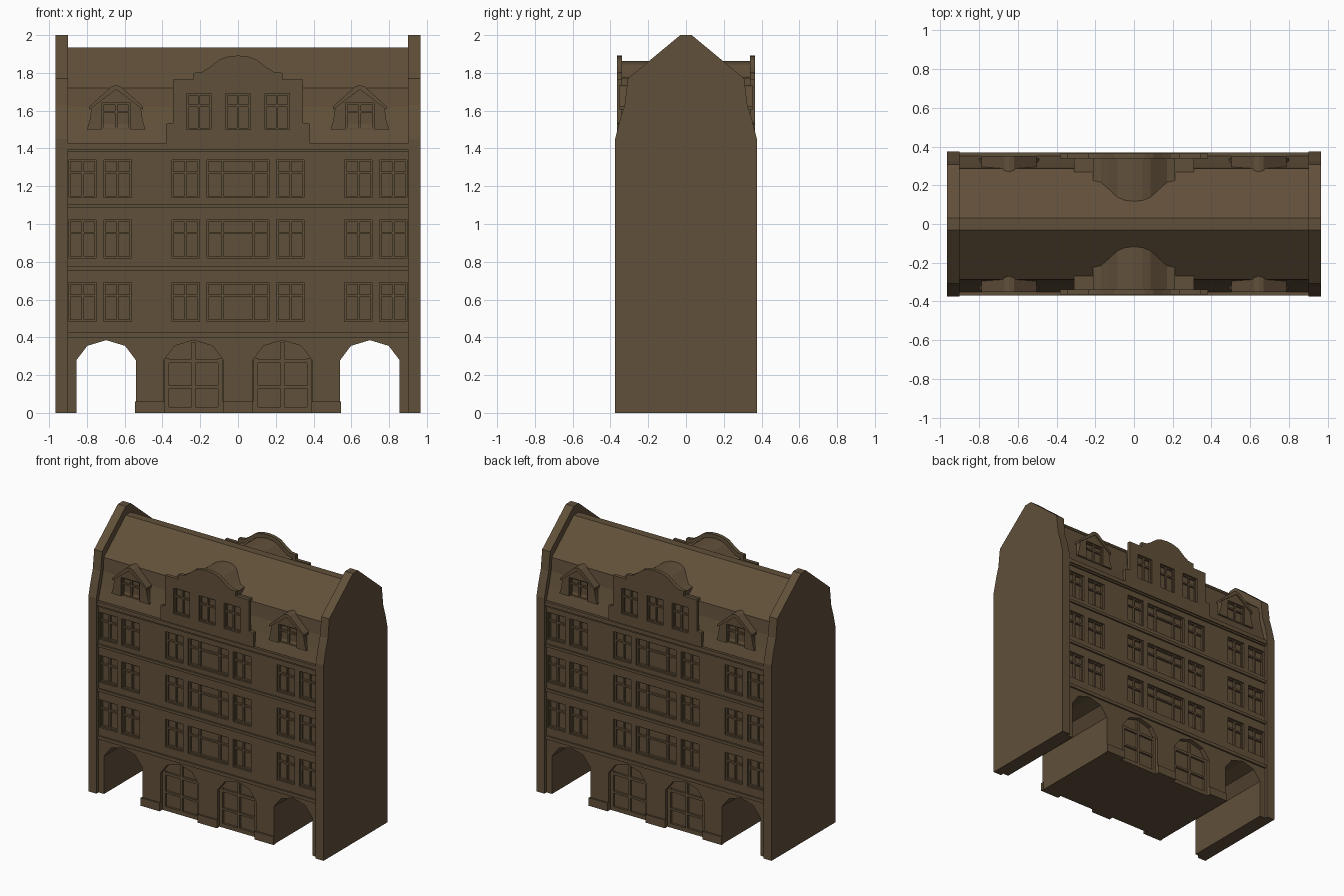
import bpy, bmesh

if "Cube" in bpy.data.objects:
    bpy.data.objects.remove(bpy.data.objects["Cube"])

mat = bpy.data.materials.new("brown_stone")
mat.diffuse_color = (0.12, 0.08, 0.042, 1)
mat.use_nodes = True
mat.node_tree.nodes["Principled BSDF"].inputs["Base Color"].default_value = mat.diffuse_color


def build(name, solids):
    """One object from prisms: (axis, outline, start, end)."""
    bm = bmesh.new()
    for axis, pts, a, b in solids:
        rings = []
        for t in (a, b):
            rings.append([bm.verts.new((t, u, v) if axis == 'x' else (u, t, v)) for u, v in pts])
        bm.faces.new(rings[0])
        bm.faces.new(rings[1][::-1])
        n = len(pts)
        for i in range(n):
            j = (i + 1) % n
            bm.faces.new((rings[0][j], rings[0][i], rings[1][i], rings[1][j]))
    bmesh.ops.recalc_face_normals(bm, faces=bm.faces[:])
    me = bpy.data.meshes.new(name)
    bm.to_mesh(me)
    bm.free()
    ob = bpy.data.objects.new(name, me)
    bpy.context.collection.objects.link(ob)
    me.materials.append(mat)
    return ob


def cut(ob, solids):
    tool = build("cutter", solids)
    tool.hide_render = True
    mod = ob.modifiers.new("cut", 'BOOLEAN')
    mod.operation, mod.object, mod.solver = 'DIFFERENCE', tool, 'EXACT'
    bpy.context.view_layer.objects.active = ob
    bpy.ops.object.modifier_apply(modifier=mod.name)
    bpy.data.objects.remove(tool)


def rect(x0, x1, z0, z1):
    return [(x0, z0), (x1, z0), (x1, z1), (x0, z1)]


def both(pts):
    """Mirror a right-hand outline (bottom to top) to a closed one."""
    return pts + [(-u, v) for u, v in reversed(pts) if u > 1e-6]


def shift(pts, dx):
    return [(u + dx, v) for u, v in pts]


def front_back(outlines, near, far):
    """Same prisms on the front and the back facade."""
    return [('y', p, s * near, s * far) for s in (-1, 1) for p in outlines]


def bars(x0, x1, z0, z1, verticals, transoms=(0.66,), f=0.009):
    """Window frame with glazing bars."""
    out = [rect(x0, x0 + f, z0, z1), rect(x1 - f, x1, z0, z1),
           rect(x0, x1, z0, z0 + f), rect(x0, x1, z1 - f, z1)]
    for t in verticals:
        c = x0 + (x1 - x0) * t
        out.append(rect(c - 0.006, c + 0.006, z0, z1))
    for t in transoms:
        c = z0 + (z1 - z0) * t
        out.append(rect(x0, x1, c - 0.006, c + 0.006))
    return out


# Storeys, window columns and arches
floors = [(0.485, 0.69), (0.82, 1.02), (1.14, 1.34)]
cols = [(-0.895, -0.75), (-0.71, -0.565), (-0.35, -0.205), (-0.165, 0.165),
        (0.205, 0.35), (0.565, 0.71), (0.75, 0.895)]
arch = both([(0.157, -0.1), (0.157, 0.28), (0.1, 0.355), (0, 0.385)])

# Main block with passages, doorways and window recesses
body = build("main_block", [('x', both([(0.35, 0), (0.35, 1.42)]), -0.92, 0.92)])
windows = [rect(a, b, c, d) for a, b in cols for c, d in floors]
doors = [shift(arch, x) for x in (-0.235, 0.235)]
cut(body, [('y', shift(arch, x), -0.5, 0.5) for x in (-0.698, 0.698)]
    + front_back(windows, 0.32, 0.4) + front_back(doors, 0.315, 0.4))

# Window bars
outl = []
for a, b in cols:
    for c, d in floors:
        outl += bars(a, b, c, d, (0.25, 0.75) if b - a > 0.2 else (0.5,))
build("window_bars", front_back(outl, 0.318, 0.336))

# Doors: rim, middle post and rails
outl = []
for x in (-0.235, 0.235):
    outl += [rect(x - 0.01, x + 0.01, 0, 0.375), rect(x - 0.15, x + 0.15, 0.265, 0.285),
             rect(x - 0.15, x + 0.15, 0.13, 0.145), rect(x - 0.15, x + 0.15, 0, 0.03),
             rect(x - 0.155, x - 0.13, 0, 0.29), rect(x + 0.13, x + 0.155, 0, 0.29)]
build("door_panels", front_back(outl, 0.313, 0.33))

# String courses, cornice and pier plinths
courses = [rect(-0.9, 0.9, a, b) for a, b in ((0.4, 0.425), (0.755, 0.775), (1.085, 1.105), (1.383, 1.395))]
build("string_courses", front_back(courses, 0.34, 0.362))
build("cornice", front_back([rect(-0.9, 0.9, 1.395, 1.425)], 0.33, 0.37))
piers = [(-0.545, -0.39), (-0.08, 0.08), (0.39, 0.545)]
build("pier_plinths", front_back([rect(a, b, 0, 0.06) for a, b in piers], 0.34, 0.362))

# Gable end walls
wall = both([(0.375, 0), (0.375, 1.45), (0.35, 1.55), (0.325, 1.63), (0.308, 1.77), (0.03, 2.0)])
build("end_walls", [('x', wall, s * 0.9, s * 0.965) for s in (-1, 1)])

# Mansard roof
roof = both([(0.352, 1.4), (0.35, 1.43), (0.318, 1.53), (0.295, 1.62), (0.287, 1.72), (0.03, 1.935)])
build("mansard_roof", [('x', roof, -0.91, 0.91)])

# Stepped central gable: front wall and the lower roof behind it
top = [(0.235, 1.765), (0.235, 1.8), (0.19, 1.805), (0.15, 1.83), (0.1, 1.87), (0.055, 1.886), (0, 1.892)]
gable = both([(0.382, 1.41), (0.382, 1.53), (0.345, 1.535), (0.345, 1.765)] + top)
inner = both([(0.31, 1.41), (0.31, 1.735), (0.212, 1.735), (0.212, 1.772), (0.17, 1.78),
              (0.13, 1.81), (0.085, 1.845), (0.045, 1.858), (0, 1.862)])
front = build("gable_walls", front_back([gable], 0.338, 0.365))
panes = [(-0.272, -0.142), (-0.065, 0.065), (0.142, 0.272)]
cut(front, front_back([rect(a, b, 1.5, 1.69) for a, b in panes], 0.3, 0.4))
build("gable_roofs", front_back([inner], 0.34, 0.1))
outl = []
for a, b in panes:
    outl += bars(a, b, 1.5, 1.69, (0.5,))
build("gable_window_bars", front_back(outl, 0.335, 0.352))

# Dormers: flared front, pitched roof and window
cheek = both([(0.155, 1.5), (0.14, 1.55), (0.13, 1.62), (0, 1.725)])
pitch = [(0.142, 1.605), (0.142, 1.622), (0.025, 1.728), (0, 1.735),
         (-0.025, 1.728), (-0.142, 1.622), (-0.142, 1.605), (0, 1.712)]
xs = (-0.645, 0.645)
dormer = build("dormer_fronts", front_back([shift(cheek, x) for x in xs], 0.27, 0.342))
cut(dormer, front_back([rect(x - 0.075, x + 0.075, 1.5, 1.64) for x in xs], 0.318, 0.4))
build("dormer_roofs", front_back([shift(pitch, x) for x in xs], 0.26, 0.352))
outl = []
for x in xs:
    outl += bars(x - 0.075, x + 0.075, 1.5, 1.64, (0.5,))
build("dormer_window_bars", front_back(outl, 0.315, 0.332))
